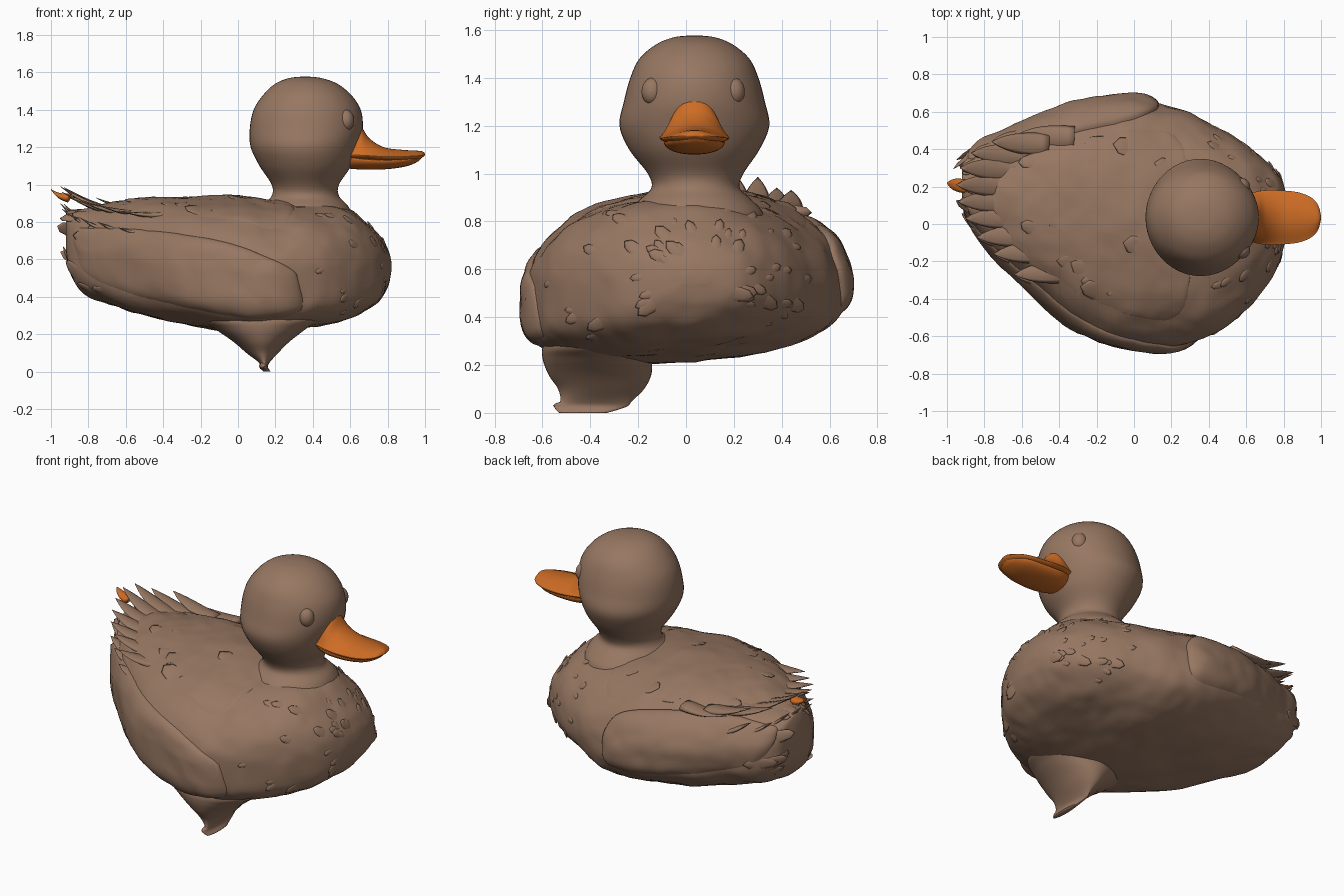
import bpy, bmesh, random
from math import sin, cos, pi
from mathutils import Vector, Matrix, noise

random.seed(4)
if "Cube" in bpy.data.objects:
    bpy.data.objects.remove(bpy.data.objects["Cube"])


def material(name, rgb):
    m = bpy.data.materials.new(name)
    m.use_nodes = True
    m.diffuse_color = (*rgb, 1)
    m.node_tree.nodes["Principled BSDF"].inputs["Base Color"].default_value = (*rgb, 1)
    return m


brown = material("warm brown", (0.31, 0.185, 0.122))
orange = material("bill orange", (0.61, 0.15, 0.018))


def finish(name, bm, mat):
    bmesh.ops.recalc_face_normals(bm, faces=bm.faces)
    for f in bm.faces:
        f.smooth = True
    mesh = bpy.data.meshes.new(name)
    bm.to_mesh(mesh)
    bm.free()
    mesh.materials.append(mat)
    ob = bpy.data.objects.new(name, mesh)
    bpy.context.collection.objects.link(ob)


def spline(rows, u):
    """Smooth interpolation through rows of numbers."""
    last = len(rows) - 1
    u = min(max(u, 0), last)
    i = min(int(u), last - 1)
    t = u - i
    a, b, c, d = (rows[min(max(k, 0), last)] for k in range(i - 1, i + 3))
    return [q + t / 2 * (r - p + t * (2 * p - 5 * q + 4 * r - s + t * (3 * (q - r) + s - p)))
            for p, q, r, s in zip(a, b, c, d)]


def skin(bm, grid, closed):
    """Join rows of points into quads, capping closed tubes."""
    rings = [[bm.verts.new(p) for p in row] for row in grid]
    n = len(rings[0])
    for r, s in zip(rings, rings[1:]):
        for k in range(n if closed else n - 1):
            m = (k + 1) % n
            bm.faces.new((r[k], r[m], s[m], s[k]))
    if closed:
        bm.faces.new(rings[0])
        bm.faces.new(rings[-1])


def loft(name, rows, point, mat, steps=6, sides=48):
    bm = bmesh.new()
    total = (len(rows) - 1) * steps
    skin(bm, [[point(spline(rows, i / steps), 2 * pi * k / sides) for k in range(sides)]
              for i in range(total + 1)], True)
    finish(name, bm, mat)


def power(v, p):
    return abs(v) ** p * (1 if v > 0 else -1)


def upright(row, a):
    z, cx, cy, rx, ry = row
    return Vector((cx + rx * cos(a), cy + ry * sin(a), z))


# Body: x, right edge, left edge, bottom, top
body_rows = [
    (-.92, .10, .32, .64, .86), (-.895, .02, .38, .52, .87), (-.8, -.12, .46, .41, .88),
    (-.6, -.32, .53, .33, .92), (-.3, -.56, .64, .26, .935), (0, -.66, .67, .215, .93),
    (.2, -.66, .63, .215, .90), (.4, -.60, .54, .245, .90), (.6, -.46, .42, .295, .86),
    (.74, -.28, .31, .37, .75), (.8, -.13, .21, .45, .66), (.82, -.02, .10, .53, .59)]


def body_section(row, a):
    """Rounded above, boxier below on the right side where the belly hangs lower."""
    x, y0, y1, z0, z1 = row
    mid = z0 + .42 * (z1 - z0)
    c, s = cos(a), sin(a)
    if s > 0:
        z = mid + (z1 - mid) * power(s, .92)
    else:
        z = mid + (mid - z0) * (power(s, .57 + .17 * c) - .14 * c * s)
    y = (y0 + y1) / 2 + (y1 - y0) / 2 * power(c, .95)
    p = Vector((x, y, z))
    lump = .014 * noise.noise(p * 5) + .007 * noise.noise(p * 13)
    return p + Vector((0, c, s)) * lump


loft("body", body_rows, body_section, brown, 8, 96)


def on_body(u, a, lift=0):
    """Point, outward normal and tailward direction on the body surface."""
    at = lambda v, b: body_section(spline(body_rows, v), b)
    p, e = at(u, a), .05
    along = at(u + e, a) - at(u - e, a)
    around = at(u, a + e) - at(u, a - e)
    n = around.cross(along).normalized()
    if n.dot(Vector((0, cos(a), sin(a)))) < 0:
        n = -n
    return p + n * lift, n, -along.normalized()


# Wings and back plumage: raised layers following the body, crisp above and soft below
def layer(name, u0, u1, centre, half, height, flip=False, soft=True):
    bm = bmesh.new()
    grid = []
    for i in range(49):
        t = i / 24 - 1
        f = i / 48
        end = max(0, 1 - t ** 8) ** .5
        row = []
        for j in range(33):
            s = j / 16 - 1
            a = centre(f) + half(f) * s * max(end, .05)
            if flip:
                a = pi - a
            edge = cos(pi / 2 * s) if soft and s > 0 else max(0, 1 - s ** 6) ** .5
            lift = -.015 + height * (.5 + .5 * f) * end * edge
            row.append(on_body(u0 + (u1 - u0) * f, a, lift)[0])
        grid.append(row)
    skin(bm, grid, False)
    finish(name, bm, brown)


layer("right_wing", 1, 6.8, lambda f: pi - .24 + .46 * f,
      lambda f: .44 - .12 * f + .12 * sin(pi * f), .045)
layer("left_wing", 1, 5.7, lambda f: pi - .44 + .36 * f,
      lambda f: .44 + .12 * sin(pi * f), .055, True)
layer("back_plumage", 2.4, 6.6, lambda f: pi / 2, lambda f: .75 + .25 * f, .028, soft=False)

# Head and neck: z, centre x, centre y, radius x, radius y
loft("head", [
    (.76, .36, .04, .26, .30), (.84, .36, .04, .25, .28), (.89, .36, .04, .225, .235),
    (.94, .36, .04, .18, .185),
    (1.0, .36, .04, .18, .20), (1.1, .36, .035, .245, .272), (1.2, .355, .035, .287, .313),
    (1.3, .365, .035, .302, .295), (1.4, .37, .035, .286, .268), (1.48, .37, .035, .235, .23),
    (1.54, .365, .035, .165, .16), (1.57, .36, .035, .085, .085), (1.578, .36, .035, .01, .01)],
    upright, brown)


def blob(bm, centre, axes, sizes, u=12, v=8):
    frame = Matrix(axes).transposed().to_4x4()
    bmesh.ops.create_uvsphere(bm, u_segments=u, v_segments=v, radius=1,
                              matrix=Matrix.Translation(centre) @ frame @ Matrix.Diagonal((*sizes, 1)))


# Eyes
for side, name in ((-1, "right_eye"), (1, "left_eye")):
    bm = bmesh.new()
    out = Vector((.75, side * .62, .1)).normalized()
    across = Vector((0, 0, 1)).cross(out).normalized()
    blob(bm, Vector((.578, .03 + side * .172, 1.345)), (out, across, out.cross(across)),
         (.042, .045, .056), 24, 16)
    finish(name, bm, brown)


# Bill halves: x, half width, bottom, side height, top
def bill_section(row, a):
    x, w, z0, zm, z1 = row
    s = sin(a)
    z = zm + ((z1 - zm) * s ** 2.7 if s > 0 else (zm - z0) * s)
    return Vector((x, .035 + w * power(cos(a), .9), z))


loft("upper_bill", [
    (.59, .12, 1.13, 1.16, 1.36), (.65, .137, 1.13, 1.158, 1.325), (.70, .145, 1.13, 1.155, 1.25),
    (.78, .145, 1.12, 1.15, 1.20), (.88, .134, 1.12, 1.15, 1.186), (.95, .105, 1.13, 1.154, 1.182),
    (.985, .065, 1.145, 1.157, 1.178), (1.0, .01, 1.157, 1.16, 1.166)], bill_section, orange)
loft("lower_bill", [
    (.60, .10, 1.085, 1.145, 1.17), (.68, .125, 1.08, 1.135, 1.16), (.80, .125, 1.083, 1.13, 1.15),
    (.9, .11, 1.098, 1.135, 1.15), (.96, .07, 1.122, 1.145, 1.155), (.985, .01, 1.145, 1.15, 1.155)],
    bill_section, orange)

# Single foot tucked under the right side
loft("right_leg", [
    (.40, .12, -.34, .24, .20), (.29, .12, -.36, .32, .235), (.23, .12, -.37, .245, .23),
    (.16, .125, -.36, .15, .215),
    (.10, .13, -.355, .085, .18), (.05, .14, -.375, .03, .15), (.025, .14, -.40, .02, .15),
    (0, .155, -.43, .02, .10)], upright, brown)
bm = bmesh.new()
blob(bm, Vector((.135, -.46, .03)), ((1, 0, 0), (0, 1, 0), (0, 0, 1)), (.022, .095, .022))
finish("right_toe", bm, brown)


# Pointed feathers, mostly sunk into the body with lifted tips
def scatter(name, count, us, angles, length, width, tilt):
    bm = bmesh.new()
    for _ in range(count):
        p, n, back = on_body(random.uniform(*us), random.uniform(*angles), -.006)
        side = n.cross(back).normalized()
        back = (back + n * tilt + side * random.uniform(-.3, .3)).normalized()
        side = n.cross(back).normalized()
        k = random.uniform(.6, 1.3)
        blob(bm, p, (back, side, back.cross(side)), (length * k, width * k, .008), 8, 6)
    finish(name, bm, brown)


scatter("chest_feathers", 55, (7.2, 10), (-.7, pi + .7), .06, .026, .18)
scatter("back_feathers", 16, (2.5, 6.5), (.8, pi - .8), .09, .05, .12)
scatter("rump_feathers", 20, (.8, 2.4), (-.8, pi + .8), .08, .03, .12)


# Tail feathers: pointed blades from root to tip
def blade(bm, root, tip, width):
    root, tip = Vector(root), Vector(tip)
    d = (tip - root).normalized()
    side = Vector((0, 0, 1)).cross(d).normalized()
    up = d.cross(side)
    grid = []
    for i in range(9):
        t = i / 8
        w = width * (1 - t ** 3) + .002
        c = root.lerp(tip, t) - up * .012 * sin(pi * t)
        grid.append([c + side * w * cos(k * pi / 4) + up * .026 * (1.05 - t) * sin(k * pi / 4)
                     for k in range(8)])
    skin(bm, grid, True)


bm = bmesh.new()
for y, x, z in ((-.27, -.64, .86), (-.16, -.75, .89), (-.07, -.84, .91), (.03, -.9, .93), (.12, -.94, .96),
                (.21, -.95, .99), (.30, -.93, .985), (.38, -.87, .94), (.44, -.76, .93), (.48, -.62, .86)):
    blade(bm, (x + .3, .1 + (y - .1) * .95, .84), (x, y, z), .06)
    blade(bm, (x + .2, .1 + (y - .1) * 1.02, .74), (x, y, z - .09), .055)
finish("tail_feathers", bm, brown)
bm = bmesh.new()
blade(bm, (-.9, .2, .93), (-1.0, .22, .975), .035)
finish("tail_tip", bm, orange)
